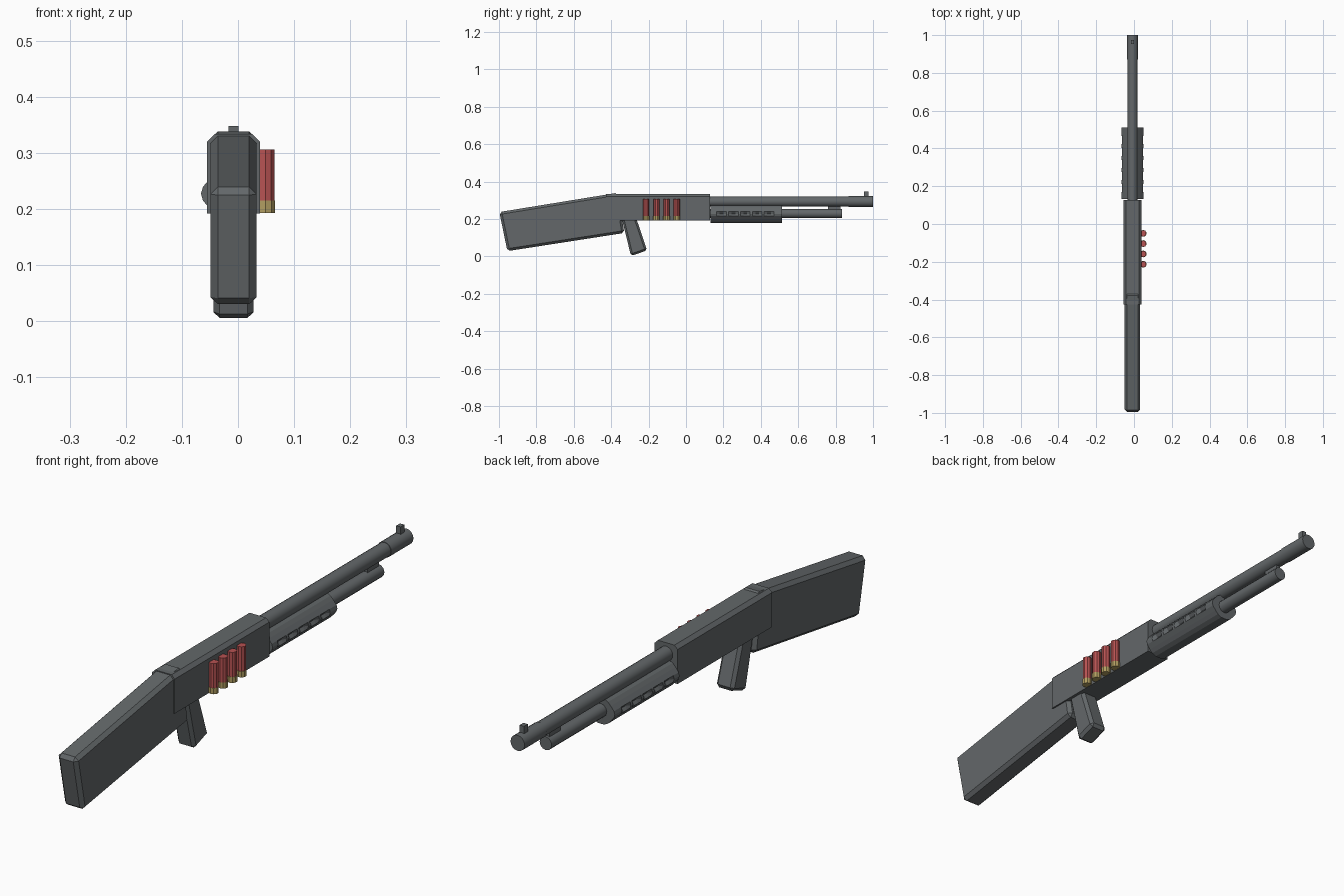
import bpy, bmesh, math
from mathutils import Vector, Matrix

cube = bpy.data.objects.get("Cube")
if cube:
    bpy.data.objects.remove(cube, do_unlink=True)

CX = -0.008  # centre plane of the body


def material(name, rgb):
    m = bpy.data.materials.new(name)
    m.use_nodes = True
    m.diffuse_color = (*rgb, 1)
    m.node_tree.nodes["Principled BSDF"].inputs["Base Color"].default_value = (*rgb, 1)
    return m


GREY = material("dark grey", (0.125, 0.137, 0.143))
RED = material("shell red", (0.47, 0.085, 0.085))
BRASS = material("brass", (0.44, 0.34, 0.12))


def finish(name, bm, mat):
    bmesh.ops.recalc_face_normals(bm, faces=bm.faces)
    mesh = bpy.data.meshes.new(name)
    bm.to_mesh(mesh)
    bm.free()
    mesh.materials.append(mat)
    ob = bpy.data.objects.new(name, mesh)
    bpy.context.collection.objects.link(ob)
    return ob


def slab(name, outline, half, bevel=0.0, x=CX):
    """Side outline of (y, z) points extruded across x, with chamfered edges."""
    bm = bmesh.new()
    face = bm.faces.new([bm.verts.new((x - half, y, z)) for y, z in outline])
    out = bmesh.ops.extrude_face_region(bm, geom=[face])["geom"]
    moved = [v for v in out if isinstance(v, bmesh.types.BMVert)]
    bmesh.ops.translate(bm, verts=moved, vec=(2 * half, 0, 0))
    if bevel:
        bmesh.ops.bevel(bm, geom=bm.edges[:], offset=bevel, segments=1, affect='EDGES')
    return finish(name, bm, GREY)


def block(name, y0, y1, z0, z1, half, bevel=0.0):
    return slab(name, [(y0, z0), (y1, z0), (y1, z1), (y0, z1)], half, bevel)


def rod(name, start, end, radius, sides, mat):
    a, b = Vector(start), Vector(end)
    turn = (b - a).to_track_quat('Z', 'Y').to_matrix().to_4x4()
    bm = bmesh.new()
    bmesh.ops.create_cone(bm, cap_ends=True, segments=sides, radius1=radius, radius2=radius,
                          depth=(b - a).length, matrix=Matrix.Translation((a + b) / 2) @ turn)
    return finish(name, bm, mat)


# Stock, grip and receiver
slab("stock", [(-0.998, 0.237), (-0.365, 0.34), (-0.33, 0.125), (-0.955, 0.028)], 0.041, 0.013)
slab("pistol_grip", [(-0.35, 0.23), (-0.275, 0.23), (-0.208, 0.032), (-0.294, 0.002)], 0.036, 0.011)

receiver = block("receiver", -0.427, 0.128, 0.192, 0.333, 0.047)
bm = bmesh.new()
bm.from_mesh(receiver.data)
top = [e for e in bm.edges if all(v.co.z > 0.3 for v in e.verts)
       and abs(e.verts[0].co.y - e.verts[1].co.y) > 0.1]
bmesh.ops.bevel(bm, geom=top, offset=0.013, segments=1, affect='EDGES')
bm.to_mesh(receiver.data)
bm.free()

# Barrel, muzzle, front sight and magazine tube
barrel = rod("barrel", (CX, 0.1, 0.293), (CX, 0.88, 0.293), 0.027, 16, GREY)
muzzle = rod("muzzle", (CX, 0.87, 0.293), (CX, 1.0, 0.293), 0.029, 16, GREY)
tube = rod("magazine_tube", (CX, 0.1, 0.229), (CX, 0.835, 0.229), 0.025, 12, GREY)
block("front_sight", 0.953, 0.975, 0.312, 0.348, 0.009)
block("tube_bracket", 0.76, 0.825, 0.245, 0.275, 0.009)


# Pump: a rounded sleeve whose side ridges carry a row of pointed notches
def pump_ring(bm, y, notch):
    half = [(0.048, 0.05), (0.04, 0.05), (0.028, 0.05), (0.012, 0.054)]
    pts = []
    for side in (1, -1):
        for z, _ in half if side > 0 else reversed(half):
            x = math.sqrt(max(0.05 ** 2 - z * z, 0)) + (0.006 if z < 0.02 else 0)
            pts.append((x, side * z))
        if side > 0:
            pts.append((0.058 - notch, 0))
    pts += [(-x, z) for x, z in reversed(pts)]
    return [bm.verts.new((CX + x, y, 0.227 + z)) for x, z in pts]


bm = bmesh.new()
stations = [(0.132, 0)]
for i in range(5):
    c = 0.19 + 0.0635 * i
    stations += [(c - 0.026, 0), (c - 0.01, 0.013), (c + 0.01, 0.013), (c + 0.026, 0)]
stations.append((0.512, 0))
rings = [pump_ring(bm, y, n) for y, n in stations]
for a, b in zip(rings, rings[1:]):
    for i in range(len(a)):
        j = (i + 1) % len(a)
        bm.faces.new((a[i], a[j], b[j], b[i]))
bm.faces.new(rings[0])
bm.faces.new(rings[-1])
pump = finish("pump_grip", bm, GREY)

# Spare shells on the left of the receiver
for i in range(4):
    y = -0.213 + 0.0545 * i
    rod(f"shell_case_{i + 1}", (0.049, y, 0.212), (0.049, y, 0.306), 0.0165, 10, RED)
    rod(f"shell_base_{i + 1}", (0.049, y, 0.193), (0.049, y, 0.215), 0.018, 10, BRASS)

# Smooth the round metal parts, keeping the rims sharp
for ob in (barrel, muzzle, tube):
    bpy.ops.object.select_all(action='DESELECT')
    ob.select_set(True)
    bpy.context.view_layer.objects.active = ob
    bpy.ops.object.shade_smooth_by_angle(angle=math.radians(35))
